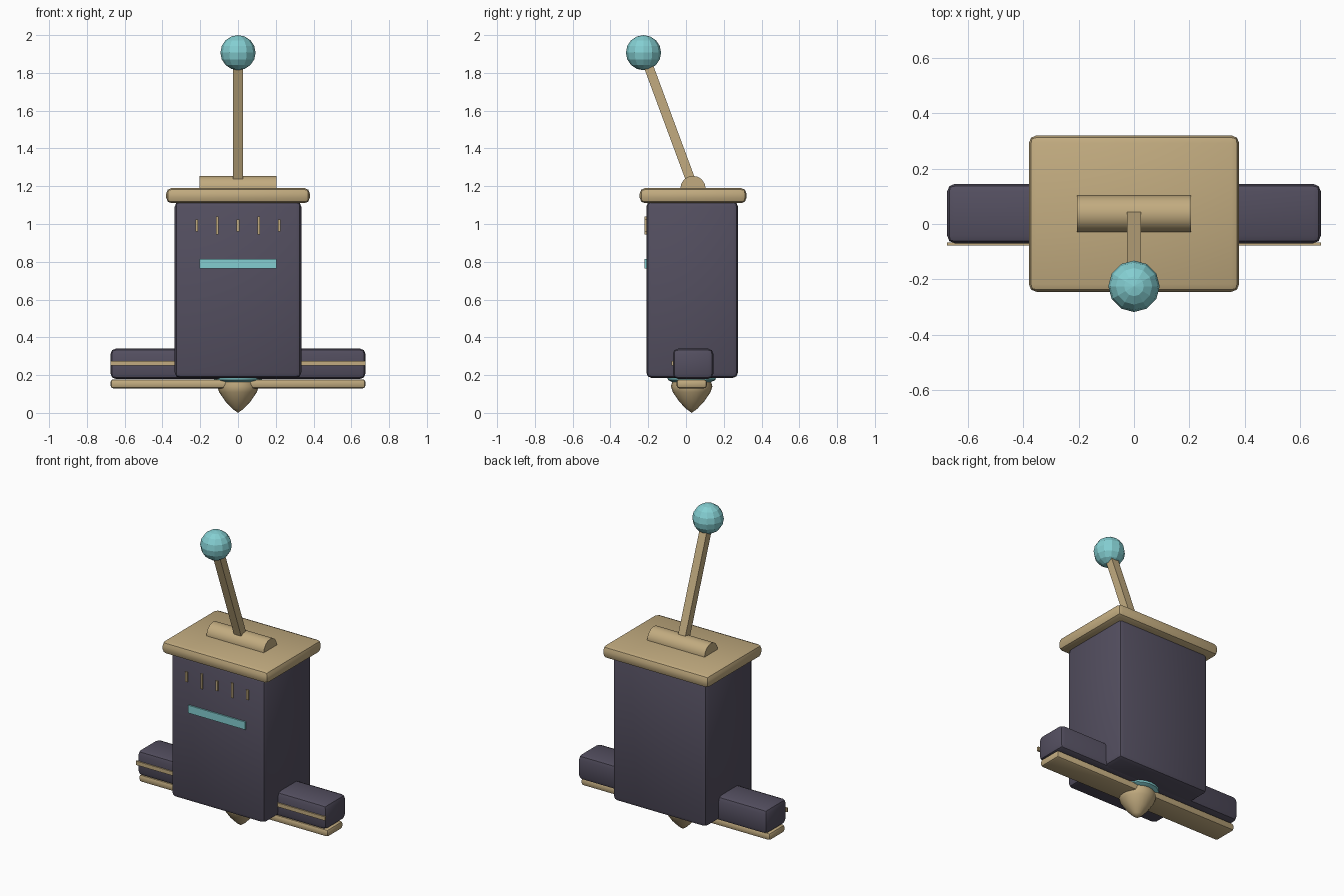
import bpy, bmesh, math
from mathutils import Vector, Matrix

cube = bpy.data.objects.get("Cube")
if cube:
    bpy.data.objects.remove(cube, do_unlink=True)


def material(name, rgb):
    m = bpy.data.materials.new(name)
    m.use_nodes = True
    m.diffuse_color = (*rgb, 1)
    m.node_tree.nodes["Principled BSDF"].inputs["Base Color"].default_value = (*rgb, 1)
    return m


SLATE = material("slate", (0.088, 0.078, 0.117))
TAN = material("tan", (0.54, 0.41, 0.215))
TEAL = material("teal", (0.23, 0.62, 0.64))


def finish(name, bm, mat, smooth=30):
    bmesh.ops.recalc_face_normals(bm, faces=bm.faces)
    mesh = bpy.data.meshes.new(name)
    bm.to_mesh(mesh)
    bm.free()
    mesh.materials.append(mat)
    ob = bpy.data.objects.new(name, mesh)
    bpy.context.collection.objects.link(ob)
    if smooth:
        bpy.ops.object.select_all(action="DESELECT")
        ob.select_set(True)
        bpy.context.view_layer.objects.active = ob
        bpy.ops.object.shade_smooth_by_angle(angle=math.radians(smooth))
    return ob


def box(name, lo, hi, mat, bevel=0.0, segments=2):
    lo, hi = Vector(lo), Vector(hi)
    bm = bmesh.new()
    bmesh.ops.create_cube(bm, size=1)
    bmesh.ops.scale(bm, vec=hi - lo, verts=bm.verts)
    bmesh.ops.translate(bm, vec=(lo + hi) / 2, verts=bm.verts)
    if bevel:
        bmesh.ops.bevel(bm, geom=bm.edges[:], offset=bevel, segments=segments,
                        profile=0.5, affect="EDGES")
    return finish(name, bm, mat, 30 if bevel else 0)


def lathe(name, profile, centre, mat, steps=20, smooth=40):
    bm = bmesh.new()
    verts = [bm.verts.new((r, 0, z)) for r, z in profile]
    edges = [bm.edges.new(pair) for pair in zip(verts, verts[1:])]
    bmesh.ops.spin(bm, geom=verts + edges, cent=(0, 0, 0), axis=(0, 0, 1),
                   angle=math.tau, steps=steps)
    bmesh.ops.remove_doubles(bm, verts=bm.verts, dist=0.0001)
    bmesh.ops.translate(bm, vec=centre, verts=bm.verts)
    return finish(name, bm, mat, smooth)


# Body and lid
box("body", (-0.335, -0.21, 0.185), (0.335, 0.275, 1.12), SLATE, 0.028)
box("lid", (-0.38, -0.245, 1.11), (0.38, 0.32, 1.19), TAN, 0.028)

# Side arms with trim, and the flat bar below
box("arms", (-0.675, -0.07, 0.18), (0.675, 0.145, 0.34), SLATE, 0.028)
box("arm_trim", (-0.675, -0.078, 0.25), (0.675, -0.066, 0.275), TAN)
box("lower_bar", (-0.675, -0.05, 0.13), (0.675, 0.11, 0.178), TAN, 0.015)

# Pointed tip and its collar
lathe("tip", [(0, 0.185), (0.1, 0.175), (0.11, 0.14), (0.1, 0.11), (0.066, 0.06),
              (0.03, 0.022), (0, 0)], (0, 0.03, 0), TAN)
lathe("collar", [(0, 0.162), (0.1, 0.162), (0.125, 0.174), (0.13, 0.19), (0, 0.19)],
      (0, 0.03, 0), TEAL)

# Front gauge: alternating ticks and a light strip
for i in range(5):
    x = (i - 2) * 0.109
    h = 0.048 if i % 2 else 0.032
    box(f"tick_{i + 1}", (x - 0.007, -0.219, 0.993 - h), (x + 0.007, -0.205, 0.993 + h), TAN)
box("light_strip", (-0.205, -0.219, 0.765), (0.205, -0.205, 0.815), TEAL)

# Hinge barrel lying on the lid
bm = bmesh.new()
bmesh.ops.create_cone(bm, cap_ends=True, segments=16, radius1=0.067, radius2=0.067, depth=0.41,
                      matrix=Matrix.Translation((0, 0.037, 1.188)) @ Matrix.Rotation(math.pi / 2, 4, "Y"))
finish("hinge_barrel", bm, TAN)

# Leaning lever and ball knob
foot, top = Vector((0, 0.02, 1.245)), Vector((0, -0.215, 1.88))
axis = top - foot
bm = bmesh.new()
bmesh.ops.create_cube(bm, size=1)
bmesh.ops.scale(bm, vec=(0.052, 0.05, axis.length), verts=bm.verts)
lean = Matrix.Rotation(math.atan2(-axis.y, axis.z), 4, "X")
bmesh.ops.transform(bm, matrix=Matrix.Translation((foot + top) / 2) @ lean, verts=bm.verts)
finish("lever", bm, TAN, 0)

bm = bmesh.new()
bmesh.ops.create_uvsphere(bm, u_segments=12, v_segments=8, radius=0.093,
                          matrix=Matrix.Translation((0, -0.225, 1.907)))
finish("knob", bm, TEAL, 0)
